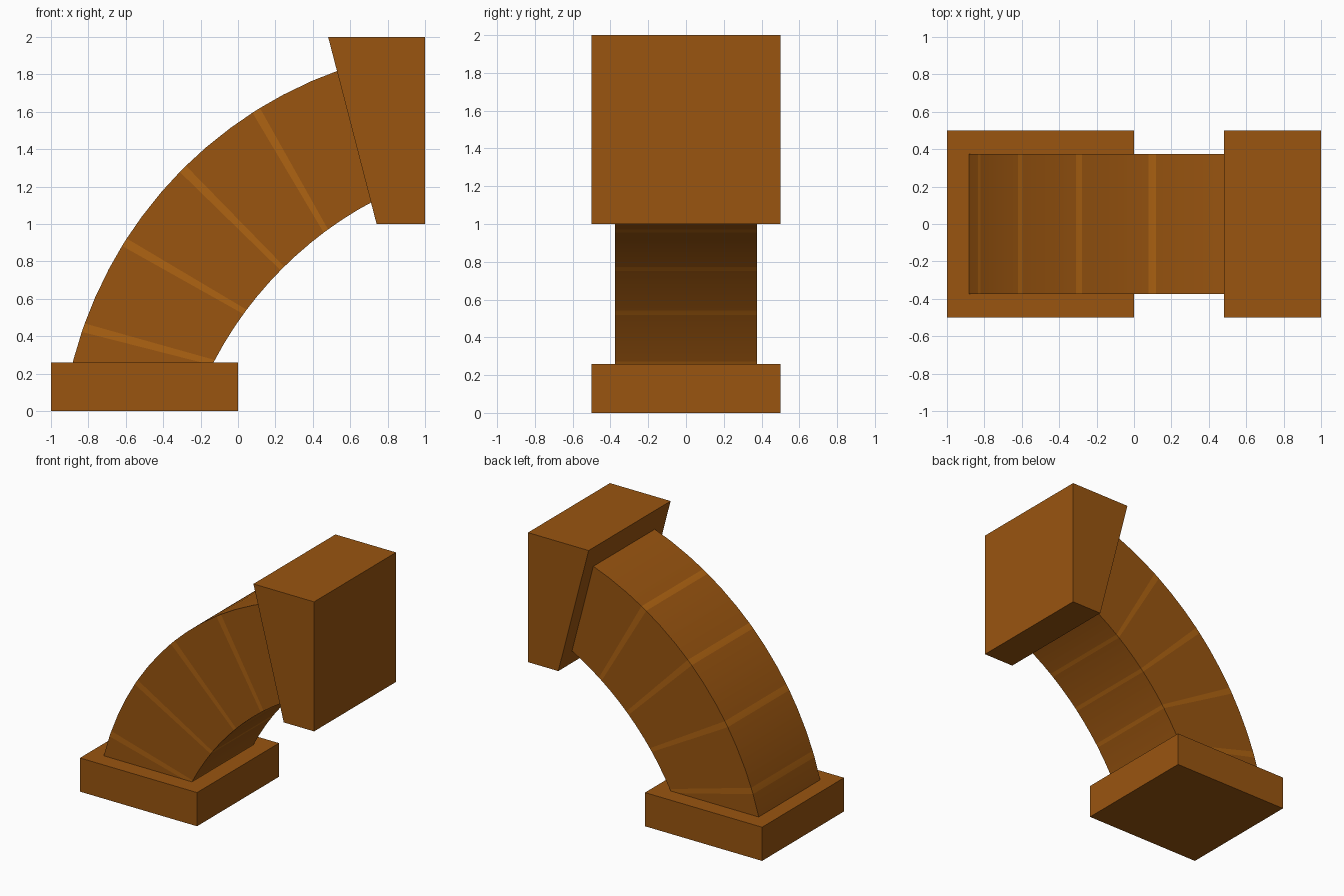
import bpy, bmesh, math

if "Cube" in bpy.data.objects:
    bpy.data.objects.remove(bpy.data.objects["Cube"])


def material(name, color):
    m = bpy.data.materials.new(name)
    m.diffuse_color = (*color, 1)
    m.use_nodes = True
    m.node_tree.nodes["Principled BSDF"].inputs["Base Color"].default_value = m.diffuse_color
    return m


brown = material("brown", (0.32, 0.09, 0.005))
light = material("light_brown", (0.43, 0.127, 0.006))


def finish(bm, name, mats):
    bmesh.ops.recalc_face_normals(bm, faces=bm.faces)
    me = bpy.data.meshes.new(name)
    bm.to_mesh(me)
    bm.free()
    ob = bpy.data.objects.new(name, me)
    bpy.context.collection.objects.link(ob)
    for m in mats:
        me.materials.append(m)
    return ob


def prism(name, profile, half):
    """Extrude an x-z profile symmetrically along y."""
    bm = bmesh.new()
    face = bm.faces.new([bm.verts.new((x, -half, z)) for x, z in profile])
    geom = bmesh.ops.extrude_face_region(bm, geom=[face])["geom"]
    verts = [v for v in geom if isinstance(v, bmesh.types.BMVert)]
    bmesh.ops.translate(bm, vec=(0, 2 * half, 0), verts=verts)
    return finish(bm, name, [brown])


# Flanges: flat slab at the bottom, slanted wedge at the top
prism("bottom_flange", [(-1, 0), (0, 0), (0, 0.26), (-1, 0.26)], 0.5)
prism("top_flange", [(0.741, 1), (1, 1), (1, 2), (0.482, 2)], 0.5)

# Curved square duct, slightly flattened in the middle of the bend
CX, CZ, HALF = 1.06, -0.06, 0.375
STRIPES, BAND = (15, 30, 45, 60), 0.7
angles = [8, 82] + [a for a in range(10, 82, 5) if a not in STRIPES]
angles += [s + d for s in STRIPES for d in (-BAND, BAND)]
angles.sort()


def section(bm, a):
    t, k = math.radians(a), ((a - 45) / 30) ** 2
    pts = []
    for r, y in ((1.916 + 0.038 * k, -HALF), (1.916 + 0.038 * k, HALF),
                 (1.163 + 0.07 * k, HALF), (1.163 + 0.07 * k, -HALF)):
        pts.append(bm.verts.new((CX - r * math.cos(t), y, CZ + r * math.sin(t))))
    return pts


bm = bmesh.new()
rings = [section(bm, a) for a in angles]
for i in range(len(rings) - 1):
    mid = (angles[i] + angles[i + 1]) / 2
    striped = any(abs(mid - s) < 0.1 for s in STRIPES)
    for j in range(4):
        n = (j + 1) % 4
        f = bm.faces.new((rings[i][j], rings[i][n], rings[i + 1][n], rings[i + 1][j]))
        f.material_index = int(striped)
bm.faces.new(rings[0])
bm.faces.new(rings[-1])
duct = finish(bm, "curved_duct", [brown, light])
bpy.context.view_layer.objects.active = duct
duct.select_set(True)
bpy.ops.object.shade_smooth_by_angle(angle=math.radians(30))
